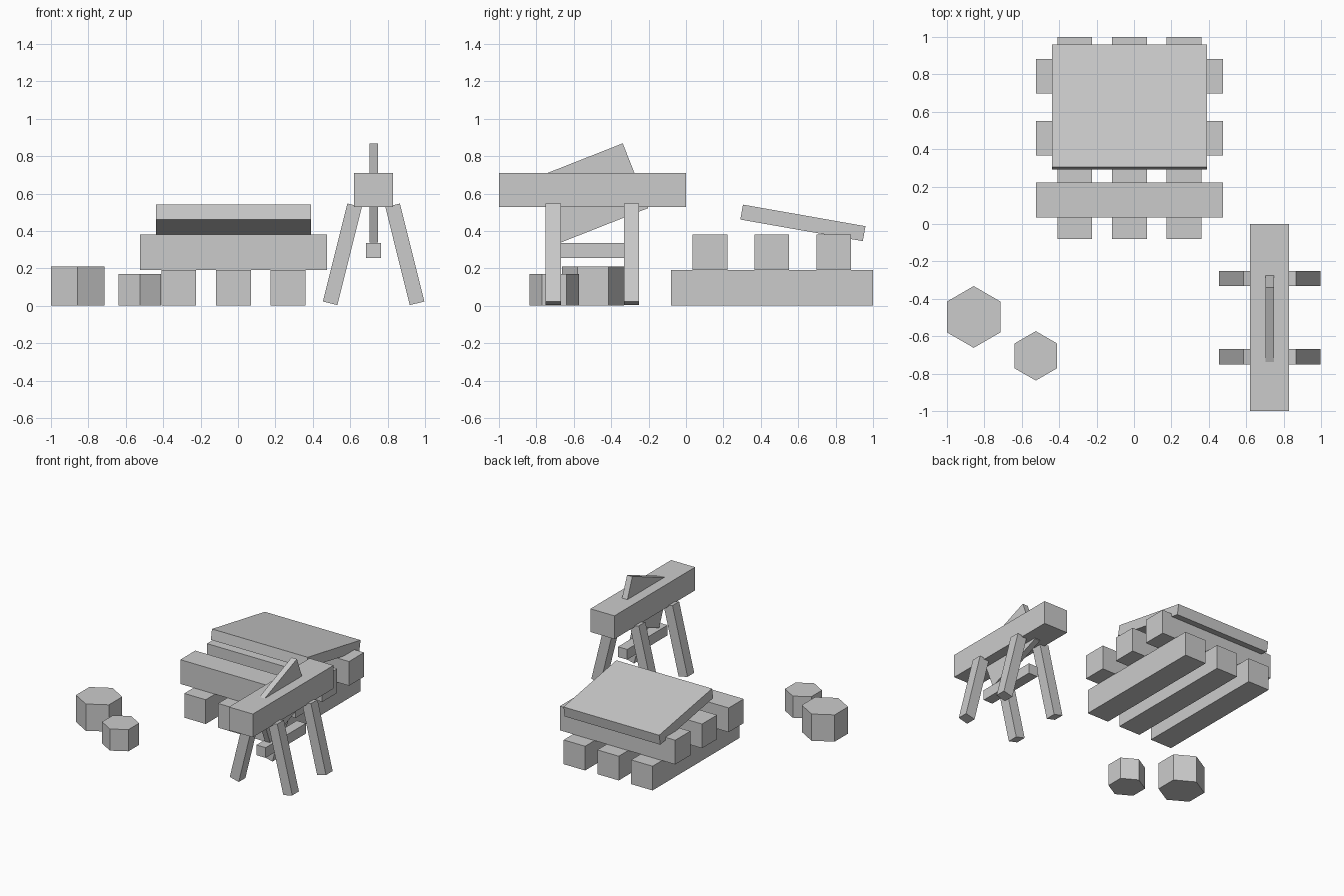
import bpy
from math import radians

if "Cube" in bpy.data.objects:
    bpy.data.objects.remove(bpy.data.objects["Cube"])


def box(name, loc, size, rot=(0, 0, 0)):
    bpy.ops.mesh.primitive_cube_add(size=1, location=loc, rotation=[radians(a) for a in rot])
    o = bpy.context.object
    o.name = name
    o.scale = size
    bpy.ops.object.transform_apply(location=False, rotation=False, scale=True)
    return o


def stump(name, x, y, radius, height):
    bpy.ops.mesh.primitive_cylinder_add(vertices=6, radius=radius, depth=height,
                                        location=(x, y, height / 2))
    bpy.context.object.name = name


# Timber stack: lower beams run front to back, upper beams run across
for i, x in enumerate((-0.317, -0.024, 0.268)):
    box(f"lower_timber_{i + 1}", (x, 0.46, 0.095), (0.186, 1.08, 0.19))
for i, y in enumerate((0.128, 0.458, 0.79)):
    box(f"upper_timber_{i + 1}", (-0.025, y, 0.285), (1.0, 0.186, 0.19))

# Slanted board lying on the stack
box("tilted_board", (-0.024, 0.625, 0.443), (0.83, 0.665, 0.081), (-10, 0, 0))

# Sawhorse: top beam, splayed legs, stretcher
cx = 0.725
box("sawhorse_beam", (cx, -0.5, 0.62), (0.208, 1.0, 0.182))
for side, label in ((-1, "left"), (1, "right")):
    for y, end in ((-0.709, "front"), (-0.291, "back")):
        box(f"{end}_{label}_leg", (cx + side * 0.167, y, 0.275),
            (0.08, 0.082, 0.54), (0, -side * 14, 0))
box("stretcher", (cx, -0.5, 0.295), (0.08, 0.5, 0.08))

# Saw blade set through the beam
box("saw_blade", (cx, -0.504, 0.603), (0.046, 0.503, 0.372), (21.5, 0, 0))

# Hexagonal stumps
stump("large_stump", -0.857, -0.497, 0.165, 0.21)
stump("small_stump", -0.525, -0.705, 0.132, 0.17)
